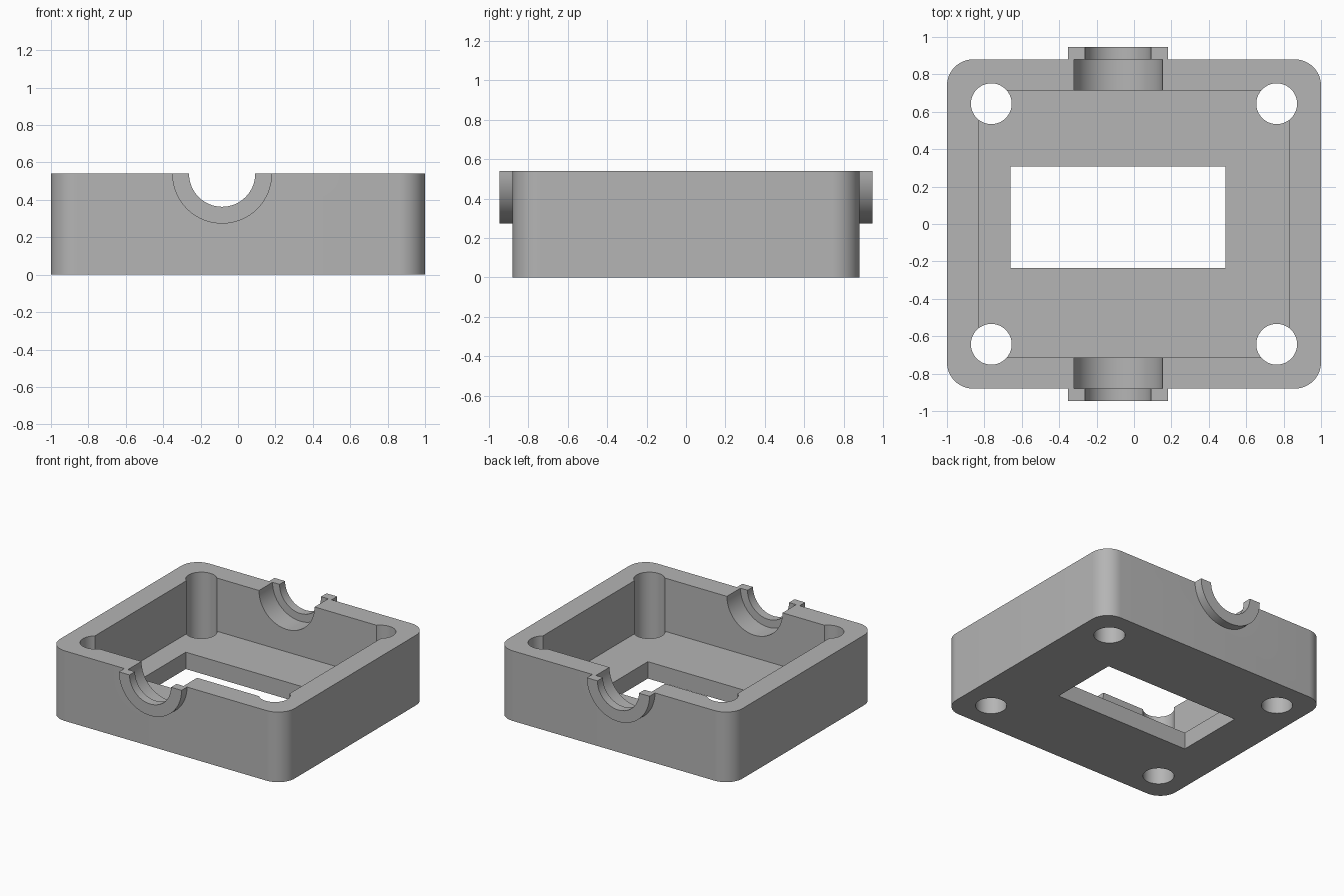
import bpy
import bmesh
from math import pi, radians, cos, sin
from mathutils import Matrix, Vector

cube = bpy.data.objects.get("Cube")
if cube:
    bpy.data.objects.remove(cube, do_unlink=True)

HEIGHT, FLOOR = 0.54, 0.13
HALF_X, HALF_Y, CORNER = 1.0, 0.88, 0.14
PORT_X = -0.085

grey = bpy.data.materials.new("plain_grey")
grey.use_nodes = True
grey.diffuse_color = (0.46, 0.46, 0.46, 1)
grey.node_tree.nodes["Principled BSDF"].inputs["Base Color"].default_value = (0.46, 0.46, 0.46, 1)


def make_object(name, bm):
    bmesh.ops.recalc_face_normals(bm, faces=bm.faces)
    mesh = bpy.data.meshes.new(name)
    bm.to_mesh(mesh)
    bm.free()
    mesh.materials.append(grey)
    ob = bpy.data.objects.new(name, mesh)
    bpy.context.collection.objects.link(ob)
    return ob


def block(name, low, high):
    low, high = Vector(low), Vector(high)
    bm = bmesh.new()
    bmesh.ops.create_cube(bm, size=1, matrix=Matrix.Translation((low + high) / 2)
                          @ Matrix.Diagonal((*(high - low), 1)))
    return make_object(name, bm)


def cylinder(name, centre, radius, length, along_y=False):
    turn = Matrix.Rotation(pi / 2 if along_y else 0, 4, 'X')
    bm = bmesh.new()
    bmesh.ops.create_cone(bm, cap_ends=True, segments=64, radius1=radius, radius2=radius,
                          depth=length, matrix=Matrix.Translation(centre) @ turn)
    return make_object(name, bm)


def rounded_block(name, height):
    bm = bmesh.new()
    verts = []
    for i, (sx, sy) in enumerate([(1, 1), (-1, 1), (-1, -1), (1, -1)]):
        for k in range(13):
            a = (i + k / 12) * pi / 2
            verts.append(bm.verts.new((sx * (HALF_X - CORNER) + CORNER * cos(a),
                                       sy * (HALF_Y - CORNER) + CORNER * sin(a), 0)))
    base = bm.faces.new(verts)
    result = bmesh.ops.extrude_face_region(bm, geom=[base])
    top = [g for g in result["geom"] if isinstance(g, bmesh.types.BMVert)]
    bmesh.ops.translate(bm, verts=top, vec=(0, 0, height))
    return make_object(name, bm)


def combine(target, tool, operation):
    tool.hide_render = True
    mod = target.modifiers.new(tool.name, 'BOOLEAN')
    mod.operation, mod.object, mod.solver = operation, tool, 'EXACT'
    bpy.context.view_layer.objects.active = target
    bpy.ops.object.modifier_apply(modifier=mod.name)
    bpy.data.objects.remove(tool, do_unlink=True)


# Outer shell, left taller than needed and trimmed at the end
body = rounded_block("open_housing", HEIGHT + 0.1)

# Collars around the two cable ports
for s in (-1, 1):
    combine(body, cylinder("port_collar", (PORT_X, s * 0.895, HEIGHT), 0.267, 0.104, True), 'UNION')

# Inner cavity and rectangular floor window
combine(body, block("cavity", (-0.83, -0.715, FLOOR), (0.83, 0.715, 1)), 'DIFFERENCE')
combine(body, block("floor_window", (-0.66, -0.235, -0.2), (0.49, 0.307, 0.4)), 'DIFFERENCE')

# Stepped port openings: wide seat inside, narrow bore outside
for s in (-1, 1):
    combine(body, cylinder("port_seat", (PORT_X, s * 0.73, HEIGHT), 0.237, 0.3, True), 'DIFFERENCE')
    combine(body, cylinder("port_bore", (PORT_X, s * 0.85, HEIGHT), 0.177, 0.5, True), 'DIFFERENCE')

# Corner screw holes
for sx in (-1, 1):
    for sy in (-1, 1):
        combine(body, cylinder("screw_hole", (sx * 0.763, sy * 0.643, 0.3), 0.109, 2), 'DIFFERENCE')

# Flat rim
combine(body, block("rim_trim", (-2, -2, HEIGHT), (2, 2, 2)), 'DIFFERENCE')

bpy.ops.object.select_all(action='DESELECT')
body.select_set(True)
bpy.context.view_layer.objects.active = body
bpy.ops.object.shade_smooth_by_angle(angle=radians(30))
